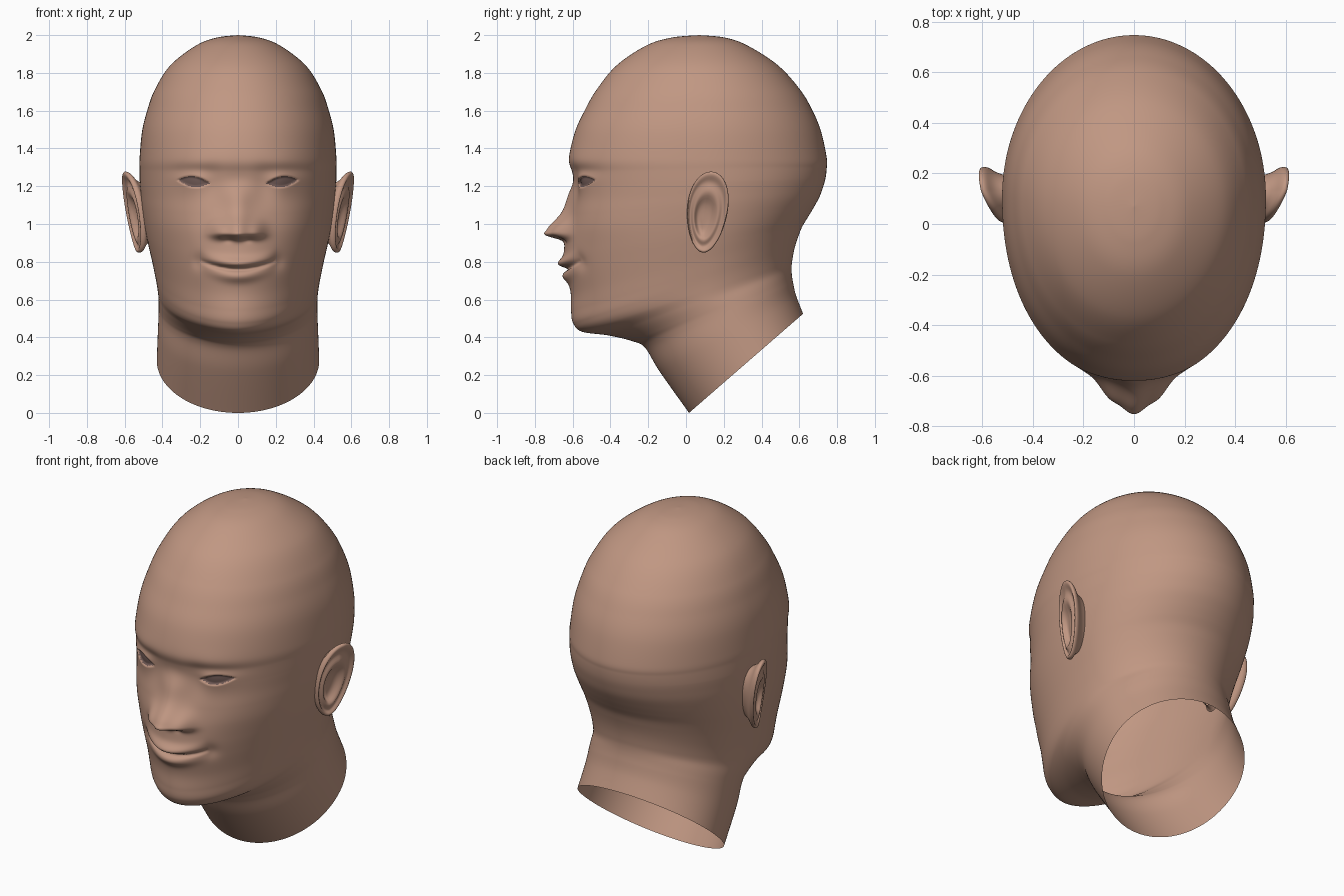
import bpy, bmesh, math

if "Cube" in bpy.data.objects:
    bpy.data.objects.remove(bpy.data.objects["Cube"])


def material(name, col):
    m = bpy.data.materials.new(name)
    m.diffuse_color = (*col, 1)
    m.use_nodes = True
    m.node_tree.nodes["Principled BSDF"].inputs["Base Color"].default_value = m.diffuse_color
    return m


skin = material("skin", (0.53, 0.31, 0.225))
eye_dark = material("eye_dark", (0.16, 0.10, 0.09))

# Tilted rings from neck cut to crown:
# front y, front z, back y, back z, half width, front power
RINGS = [
    (.016, 0, .62, .525, .43, 1),
    (-.14, .22, .583, .62, .424, 1),
    (-.217, .345, .567, .69, .42, 1.03),
    (-.285, .38, .56, .735, .42, 1.07),
    (-.41, .41, .559, .775, .421, 1.1),
    (-.55, .43, .563, .81, .426, 1.08),
    (-.593, .475, .57, .85, .433, 1.05),
    (-.60, .545, .58, .89, .443, 1.03),
    (-.605, .635, .595, .935, .456, 1.01),
    (-.622, .75, .615, .985, .474, .99),
    (-.632, .85, .645, 1.035, .489, .97),
    (-.632, .95, .675, 1.085, .501, .95),
    (-.618, 1.05, .705, 1.14, .511, .94),
    (-.61, 1.125, .724, 1.19, .516, .935),
    (-.61, 1.2, .738, 1.24, .52, .93),
    (-.614, 1.275, .745, 1.295, .521, .93),
    (-.62, 1.35, .745, 1.35, .521, .93),
    (-.587, 1.49, .715, 1.49, .508, .94),
    (-.537, 1.60, .67, 1.60, .481, .95),
    (-.474, 1.71, .605, 1.71, .441, .97),
    (-.367, 1.84, .487, 1.84, .358, 1),
    (-.21, 1.945, .325, 1.945, .222, 1),
    (-.075, 1.987, .205, 1.987, .112, 1),
    (.07, 2.0, .07, 2.0, 0, 1),
]

# Soft face forms: x, z, width, height up, height down, forward push
FORMS = [
    (0, .955, .056, .065, .022, .104),      # nose tip
    (0, .935, .045, .014, .011, .024),      # underside of nose tip
    (0, 1.12, .045, .07, .07, .022),        # nose bridge
    (.1, .952, .034, .045, .02, .045),      # nose wing
    (.05, .92, .02, .01, .012, -.015),      # nostril
    (0, 1.23, .07, .05, .05, -.02),         # nose root
    (.22, 1.335, .11, .04, .04, .004),      # brow
    (.14, 1.215, .045, .06, .07, -.02),     # inner eye corner
    (.24, 1.28, .08, .025, .025, -.01),     # lid fold
    (.23, 1.235, .07, .03, .045, .012),     # eyelids
    (.33, 1.05, .09, .08, .08, .01),        # cheekbone
    (0, .79, .15, .09, .09, .018),          # muzzle
    (.21, .80, .025, .03, .03, -.014),      # mouth corner
    (0, .53, .12, .06, .05, .008),          # chin
]


def bell(d, s):
    return math.exp(-.5 * (d / s) ** 2)


def eye_mask(x, z):
    """1 inside the almond opening of either eye, falling to 0 at its rim."""
    s = (abs(x) - .235) / .092
    if abs(s) >= 1:
        return 0
    h = .034 * (1 - s * s)
    d = abs(z - 1.224 - .01 * s)
    f = max(0, min(1, (h - d) / .014))
    return f * f * (3 - 2 * f)


def push(x, z):
    """Forward displacement of the face at a front-view position."""
    p = 0
    for fx, fz, sx, up, down, amt in FORMS:
        p += amt * bell(abs(x) - fx, sx) * bell(z - fz, up if z > fz else down)
    # lips follow a smiling curve
    d = z - (.76 + 1.15 * x * x)
    fade = max(0, 1 - (x / .2) ** 2) ** .5 if abs(x) < .2 else 0
    up = .034 * bell(d - .03, .022 if d > .03 else .014)
    low = .022 * bell(d + .04, .02)
    return p + fade * (up * bell(x, .12) + low * bell(x, .1)
                       - .022 * bell(d, .008)) - .016 * eye_mask(x, z)


def spline(a, b, c, d, t):
    return [.5 * (2 * q + (r - p) * t + (2 * p - 5 * q + 4 * r - s) * t * t
                  + (3 * q - p - 3 * r + s) * t ** 3)
            for p, q, r, s in zip(a, b, c, d)]


def smooth_object(bm, name, mats):
    me = bpy.data.meshes.new(name)
    bm.to_mesh(me)
    bm.free()
    for m in mats:
        me.materials.append(m)
    for p in me.polygons:
        p.use_smooth = True
    ob = bpy.data.objects.new(name, me)
    bpy.context.collection.objects.link(ob)
    return ob


def skin_rows(bm, rows):
    n = len(rows[0])
    for a, b in zip(rows, rows[1:]):
        for i in range(n):
            k = (i + 1) % n
            bm.faces.new((a[i], a[k], b[k], b[i]))


# Head and open neck
SEG, STEP = 240, 13
bm = bmesh.new()
rows = []
last = len(RINGS) - 1
for j in range(last * STEP + 1):
    k = min(j // STEP, last - 1)
    yf, zf, yb, zb, w, pw = spline(RINGS[max(k - 1, 0)], RINGS[k], RINGS[k + 1],
                                   RINGS[min(k + 2, last)], j / STEP - k)
    w = max(w, 0)
    # widest point: kept behind the jaw so the nape stays smooth
    a, b = yf + .53 * (yb - yf), .115 - .1 * max(0, zf - 1.2)
    mid = .5 * (a + b + math.hypot(a - b, .03)) if zf < 1.2 else max(a, b)
    if zf < 1.3:
        blend = min(1, max(0, (1.3 - zf) / .3))
        mid = blend * .5 * (a + b + math.hypot(a - b, .03)) + (1 - blend) * max(a, b)
    row = []
    for i in range(SEG):
        u = 2 * i / SEG - 1
        t = math.pi * (.55 * u + .45 * u ** 3)      # denser on the face
        s, c = math.sin(t), math.cos(t)
        if c > 0:
            x = w * math.copysign(abs(s) ** pw, s)
            y = mid - (mid - yf) * c ** pw
        else:
            x, y = w * s, mid - (yb - mid) * c
        z = zf + (zb - zf) * (y - yf) / max(yb - yf, 1e-6)
        if c > 0 and .4 < z < 1.6 and y < -.1:
            y -= push(x, z) * min(1, (-.1 - y) / .2)
        row.append(bm.verts.new((x, y, z)))
    rows.append(row)
skin_rows(bm, rows)
bmesh.ops.remove_doubles(bm, verts=rows[-1], dist=1e-4)
for f in bm.faces:
    m = f.calc_center_median()
    if m.y < -.3 and eye_mask(m.x, m.z) > .5:
        f.material_index = 1
smooth_object(bm, "head", (skin, eye_dark))

# Ears: concentric rings, bowl -> inner fold -> groove -> rim -> back
EAR = [(.02, -.022), (.25, -.022), (.4, -.012), (.52, .012), (.62, .017),
       (.72, .006), (.8, .004), (.87, .014), (.94, .022), (.99, .016),
       (1.0, .004), (.97, -.008), (.9, -.018), (.82, -.03), (.74, -.05),
       (.68, -.09)]
bm = bmesh.new()
rows = []
for n, (s, h) in enumerate(EAR):
    shift = 1 - s if n < 10 else 0          # the bowl sits low and forward
    row = []
    for i in range(64):
        a = 2 * math.pi * i / 64
        ca, sa = math.cos(a), math.sin(a)
        y = .113 - .025 * shift + s * (.108 * ca * (1 + .15 * sa) + .02 * sa)
        z = 1.063 - .05 * shift + s * .216 * sa
        x = .497 + .21 * y + .15 * (z - .85) + h - .026 * s * max(0, -ca)
        row.append(bm.verts.new((x, y, z)))
    rows.append(row)
skin_rows(bm, rows)
bm.faces.new(rows[0])
bmesh.ops.recalc_face_normals(bm, faces=bm.faces)
if min(bm.faces, key=lambda f: len(f.verts) < 5).normal.x < 0:
    bmesh.ops.reverse_faces(bm, faces=bm.faces)
ears = smooth_object(bm, "ears", (skin,))
ears.modifiers.new("mirror", 'MIRROR').use_axis[0] = True
sub = ears.modifiers.new("subdivision", 'SUBSURF')
sub.levels = sub.render_levels = 1
